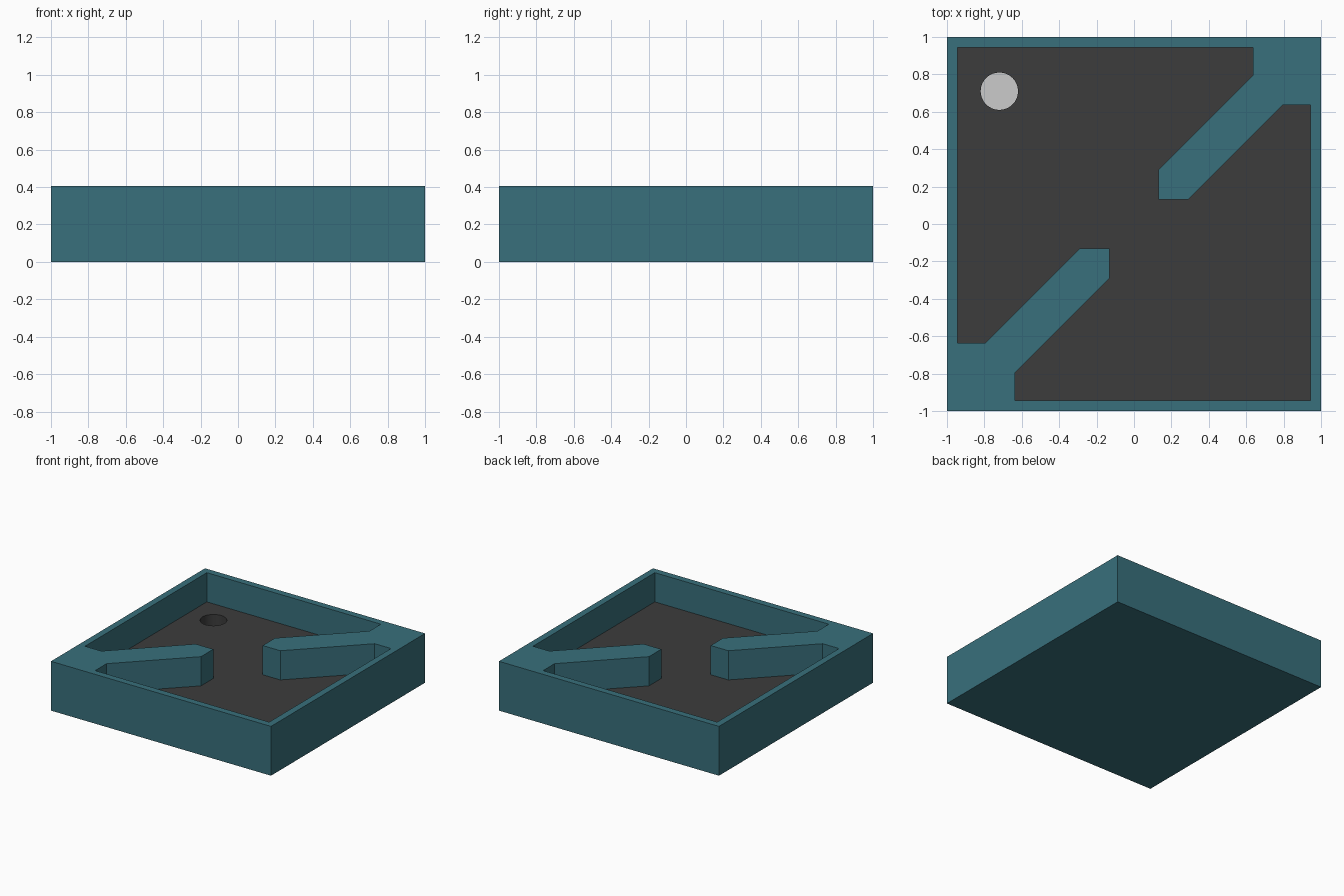
import bpy, bmesh, math

if "Cube" in bpy.data.objects:
    bpy.data.objects.remove(bpy.data.objects["Cube"])

HEIGHT, FLOOR, PIT = 0.405, 0.165, 0.02
HOLE_X, HOLE_Y, HOLE_R = -0.72, 0.71, 0.1


def material(name, rgb):
    m = bpy.data.materials.new(name)
    m.diffuse_color = (*rgb, 1)
    m.use_nodes = True
    m.node_tree.nodes["Principled BSDF"].inputs["Base Color"].default_value = m.diffuse_color
    return m


def prism(name, outline, z0, z1):
    """Extrude a closed outline from z0 up to z1."""
    bm = bmesh.new()
    face = bm.faces.new([bm.verts.new((x, y, z0)) for x, y in outline])
    top = bmesh.ops.extrude_face_region(bm, geom=[face])["geom"]
    bmesh.ops.translate(bm, vec=(0, 0, z1 - z0),
                        verts=[v for v in top if isinstance(v, bmesh.types.BMVert)])
    bmesh.ops.recalc_face_normals(bm, faces=bm.faces)
    mesh = bpy.data.meshes.new(name)
    bm.to_mesh(mesh)
    bm.free()
    obj = bpy.data.objects.new(name, mesh)
    bpy.context.collection.objects.link(obj)
    return obj


def cut(target, cutter):
    """Carve the cutter out of the target, then discard it."""
    cutter.hide_render = True
    mod = target.modifiers.new("cut", 'BOOLEAN')
    mod.operation = 'DIFFERENCE'
    mod.solver = 'EXACT'
    mod.object = cutter
    bpy.context.view_layer.objects.active = target
    bpy.ops.object.modifier_apply(modifier=mod.name)
    bpy.data.objects.remove(cutter)


# Solid square block
tray = prism("wall_tray", [(-1, -1), (1, -1), (1, 1), (-1, 1)], 0, HEIGHT)

# Pocket around the two diagonal walls: half an outline, repeated by a half turn
half = [(-0.945, 0.945), (0.637, 0.945), (0.637, 0.797), (0.132, 0.292),
        (0.132, 0.132), (0.292, 0.132), (0.797, 0.637), (0.945, 0.637)]
pocket = half + [(-x, -y) for x, y in half]
pocket.reverse()
# The half turn brings the outline back to its start
cut(tray, prism("pocket_cutter", pocket, FLOOR, HEIGHT + 0.2))

# Round hole in the floor
circle = [(HOLE_X + HOLE_R * math.cos(i * math.tau / 32),
           HOLE_Y + HOLE_R * math.sin(i * math.tau / 32)) for i in range(32)]
cut(tray, prism("hole_cutter", circle, PIT, FLOOR + 0.1))

# Teal body, dark floor and hole side, grey hole bottom
tray.data.materials.clear()
for m in (material("teal", (0.04, 0.16, 0.20)),
          material("dark_floor", (0.045, 0.045, 0.045)),
          material("hole_grey", (0.8, 0.8, 0.8))):
    tray.data.materials.append(m)
for p in tray.data.polygons:
    in_hole = math.hypot(p.center.x - HOLE_X, p.center.y - HOLE_Y) < HOLE_R + 0.01
    flat = p.normal.z > 0.9
    if flat and abs(p.center.z - PIT) < 0.001:
        p.material_index = 2
    elif (flat and abs(p.center.z - FLOOR) < 0.001) or (in_hole and abs(p.normal.z) < 0.1):
        p.material_index = 1
    else:
        p.material_index = 0

bpy.ops.object.select_all(action='DESELECT')
tray.select_set(True)
bpy.context.view_layer.objects.active = tray
bpy.ops.object.shade_smooth_by_angle(angle=math.radians(30))
